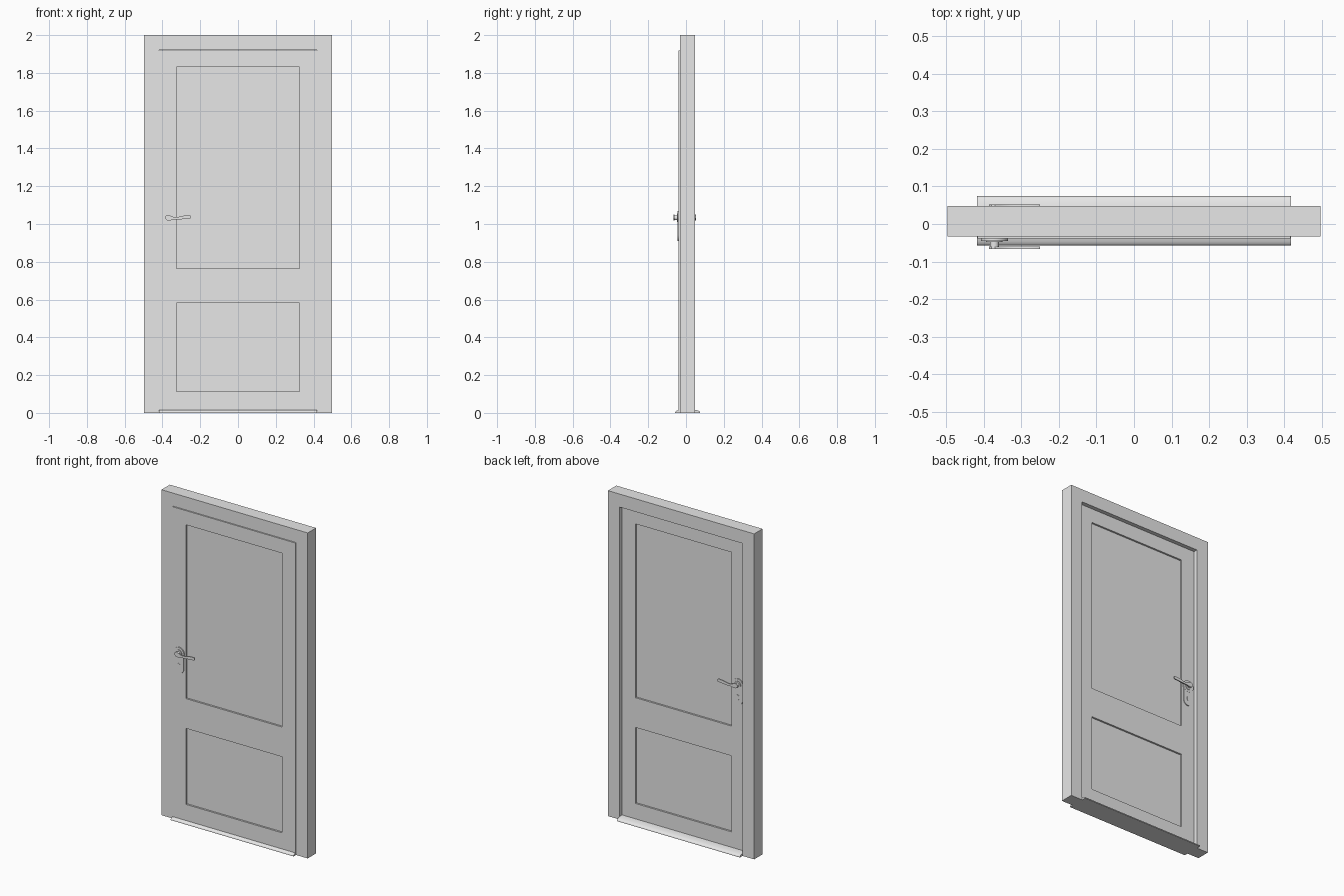
import bpy, bmesh, math
from mathutils import Matrix, Vector

cube = bpy.data.objects.get("Cube")
if cube:
    bpy.data.objects.remove(cube, do_unlink=True)

grey = bpy.data.materials.new("plain grey")
grey.use_nodes = True
GREY = (0.8, 0.8, 0.8, 1)
grey.diffuse_color = GREY
grey.node_tree.nodes["Principled BSDF"].inputs["Base Color"].default_value = GREY

HALF_W, OPENING, HEAD_Z = 0.497, 0.418, 1.92
FRAME_Y = (-0.033, 0.048)
LEAF_Y = (-0.039, 0.024)
LEAF_MID = sum(LEAF_Y) / 2
HANDLE_X, HANDLE_Z = -0.372, 1.032


def finish(name, bm, smooth=False):
    bmesh.ops.recalc_face_normals(bm, faces=bm.faces)
    mesh = bpy.data.meshes.new(name)
    bm.to_mesh(mesh)
    bm.free()
    obj = bpy.data.objects.new(name, mesh)
    bpy.context.collection.objects.link(obj)
    mesh.materials.append(grey)
    if smooth:
        bpy.ops.object.select_all(action='DESELECT')
        obj.select_set(True)
        bpy.context.view_layer.objects.active = obj
        bpy.ops.object.shade_smooth_by_angle(angle=math.radians(35))
    return obj


def box(name, xs, ys, zs):
    bm = bmesh.new()
    bmesh.ops.create_cube(bm, size=1)
    for v in bm.verts:
        v.co = [r[0] if c < 0 else r[1] for c, r in zip(v.co, (xs, ys, zs))]
    return finish(name, bm)


def prism(name, outline, start, step, smooth=True):
    """Sweep a closed outline of 3D points along a straight step."""
    bm = bmesh.new()
    face = bm.faces.new([bm.verts.new(Vector(p) + Vector(start)) for p in outline])
    new = bmesh.ops.extrude_face_region(bm, geom=[face])["geom"]
    bmesh.ops.translate(bm, vec=step, verts=[g for g in new if isinstance(g, bmesh.types.BMVert)])
    return finish(name, bm, smooth)


def stadium(r, z_low, z_high, n=16):
    """Upright rounded outline in the xz plane."""
    pts = []
    for base, zc in ((0, z_high), (math.pi, z_low)):
        for i in range(n + 1):
            a = base + math.pi * i / n
            pts.append((r * math.cos(a), 0, zc + r * math.sin(a)))
    return pts


# Frame: two jambs under a full-width head
for side, name in ((-1, "right_jamb"), (1, "left_jamb")):
    box(name, sorted((side * OPENING, side * HALF_W)), FRAME_Y, (0, HEAD_Z))
box("frame_head", (-HALF_W, HALF_W), FRAME_Y, (HEAD_Z, 2))

# Door leaf: stiles, rails and thinner sunken panels
PANEL_X = 0.326
PANELS = ((0.114, 0.581), (0.764, 1.832))
LEAF_X, LEAF_Z = 0.417, (0.012, 1.919)
for side, name in ((-1, "right_stile"), (1, "left_stile")):
    box(name, sorted((side * PANEL_X, side * LEAF_X)), LEAF_Y, LEAF_Z)
rails = ((LEAF_Z[0], PANELS[0][0]), (PANELS[0][1], PANELS[1][0]), (PANELS[1][1], LEAF_Z[1]))
for name, zs in zip(("bottom_rail", "middle_rail", "top_rail"), rails):
    box(name, (-PANEL_X, PANEL_X), LEAF_Y, zs)
for name, zs in zip(("lower_panel", "upper_panel"), PANELS):
    box(name, (-PANEL_X, PANEL_X), (LEAF_Y[0] + 0.011, LEAF_Y[1] - 0.011), zs)

# Threshold: low rounded sill that runs out on both sides
sill_mid, sill_half = 0.0085, 0.0655
sill = [(0, sill_mid - sill_half, 0)]
for i in range(17):
    a = math.pi * (1 - i / 16)
    sill.append((0, sill_mid + sill_half * math.cos(a), 0.004 + 0.016 * math.sin(a)))
sill.append((0, sill_mid + sill_half, 0))
prism("threshold", sill, (-OPENING, 0, 0), (2 * OPENING, 0, 0))

# Handle sets on both faces of the leaf
lever_top = [(-0.014, 0.006), (-0.008, 0.014), (0.002, 0.017), (0.014, 0.012), (0.032, 0.004),
             (0.055, 0.005), (0.085, 0.012), (0.115, 0.014), (0.122, 0.011)]
lever_low = [(0.122, -0.001), (0.115, -0.004), (0.085, -0.006), (0.055, -0.009),
             (0.032, -0.009), (0.01, -0.014), (-0.004, -0.012), (-0.012, -0.005)]
lever = [(x, 0, z) for x, z in lever_top + lever_low]

for label, out in (("front", -1), ("back", 1)):
    face_y = LEAF_Y[0] if out < 0 else LEAF_Y[1]
    at = lambda depth: (HANDLE_X, face_y + out * depth, HANDLE_Z)
    prism(label + "_handle_plate", stadium(0.033, -0.09, 0), at(-0.001), (0, out * 0.006, 0))
    prism(label + "_handle_rose", stadium(0.036, 0, 0.001), at(-0.001), (0, out * 0.007, 0))
    prism(label + "_rose_step", stadium(0.022, 0, 0.001), at(0.004), (0, out * 0.005, 0))
    prism(label + "_handle_neck", stadium(0.012, 0, 0.001), at(0.004), (0, out * 0.019, 0))
    prism(label + "_lever", lever, at(0.021), (0, out * 0.007, 0))
    prism(label + "_lock_cylinder", stadium(0.009, -0.085, -0.07), at(0.004), (0, out * 0.0025, 0))
